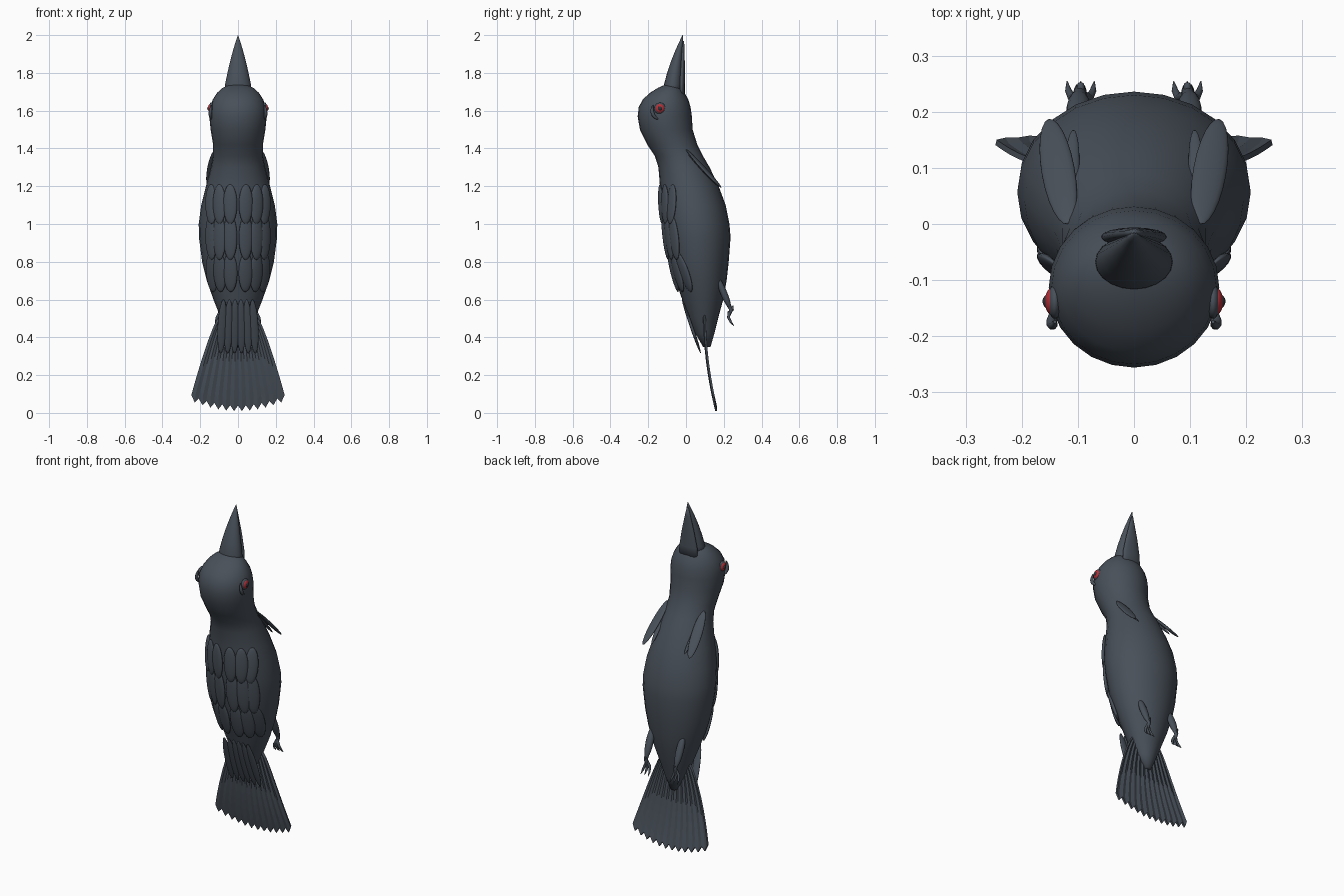
import bpy, bmesh, math
from mathutils import Vector, Matrix

if "Cube" in bpy.data.objects:
    bpy.data.objects.remove(bpy.data.objects["Cube"])


def material(name, rgb):
    m = bpy.data.materials.new(name)
    m.diffuse_color = (*rgb, 1)
    m.use_nodes = True
    m.node_tree.nodes["Principled BSDF"].inputs["Base Color"].default_value = m.diffuse_color
    return m


SLATE = material("slate", (0.065, 0.08, 0.1))
DARK = material("dark", (0.03, 0.035, 0.042))
RED = material("red", (0.45, 0.03, 0.04))


def finish(bm, name, mat=SLATE, smooth=True):
    bmesh.ops.recalc_face_normals(bm, faces=bm.faces)
    me = bpy.data.meshes.new(name)
    bm.to_mesh(me)
    bm.free()
    for p in me.polygons:
        p.use_smooth = smooth
    me.materials.append(mat)
    ob = bpy.data.objects.new(name, me)
    bpy.context.collection.objects.link(ob)
    return ob


def loft(name, rows, n=24, mat=SLATE):
    """Stack of ellipses; each row is z, y min, y max, half width."""
    bm = bmesh.new()
    rings = []
    for z, y0, y1, w in rows:
        rings.append([bm.verts.new((w * math.cos(2 * math.pi * i / n),
                                    (y0 + y1) / 2 + (y1 - y0) / 2 * math.sin(2 * math.pi * i / n), z))
                      for i in range(n)])
    for a, b in zip(rings, rings[1:]):
        for i in range(n):
            j = (i + 1) % n
            bm.faces.new((a[i], a[j], b[j], b[i]))
    bm.faces.new(rings[0])
    bm.faces.new(rings[-1])
    return finish(bm, name, mat)


def blade(name, a, b, width, thick, normal, mat=SLATE):
    """Flattened ellipsoid from a to b; width and thick are half sizes."""
    a, b, n = Vector(a), Vector(b), Vector(normal)
    d = (b - a).normalized()
    n = (n - d * n.dot(d)).normalized()
    w = n.cross(d)
    m = Matrix((w * width, n * thick, (b - a) / 2)).transposed().to_4x4()
    m.translation = (a + b) / 2
    bm = bmesh.new()
    bmesh.ops.create_uvsphere(bm, u_segments=16, v_segments=12, radius=1, matrix=m)
    return finish(bm, name, mat)


def tube(name, pts, radii, mat=SLATE):
    cu = bpy.data.curves.new(name, 'CURVE')
    cu.dimensions = '3D'
    cu.bevel_depth = 1
    cu.bevel_resolution = 2
    cu.use_fill_caps = True
    sp = cu.splines.new('POLY')
    sp.points.add(len(pts) - 1)
    for p, co, r in zip(sp.points, pts, radii):
        p.co = (*co, 1)
        p.radius = r
    cu.materials.append(mat)
    ob = bpy.data.objects.new(name, cu)
    bpy.context.collection.objects.link(ob)


# body, neck and head
BODY = [(0.35, 0.09, 0.13, 0.02), (0.42, 0.05, 0.15, 0.055), (0.5, 0.01, 0.17, 0.09),
        (0.6, -0.02, 0.197, 0.13), (0.7, -0.055, 0.215, 0.165), (0.8, -0.085, 0.226, 0.19),
        (0.93, -0.108, 0.236, 0.207), (1.0, -0.118, 0.23, 0.208), (1.1, -0.13, 0.21, 0.195),
        (1.2, -0.138, 0.173, 0.17), (1.3, -0.146, 0.125, 0.143), (1.36, -0.165, 0.09, 0.132),
        (1.42, -0.205, 0.06, 0.132), (1.5, -0.244, 0.035, 0.145), (1.57, -0.256, 0.031, 0.152),
        (1.62, -0.25, 0.024, 0.147), (1.66, -0.228, 0.012, 0.133), (1.695, -0.19, -0.008, 0.11),
        (1.72, -0.15, -0.025, 0.083), (1.738, -0.11, -0.045, 0.045), (1.744, -0.085, -0.07, 0.01)]
loft("body", BODY)


def back_y(x, z):
    for (z0, a0, b0, w0), (z1, a1, b1, w1) in zip(BODY, BODY[1:]):
        if z0 <= z <= z1:
            t = (z - z0) / (z1 - z0)
            a, b, w = (p + (q - p) * t for p, q in ((a0, a1), (b0, b1), (w0, w1)))
            return (a + b) / 2 - (b - a) / 2 * math.sqrt(max(0, 1 - (x / w) ** 2))


# beak
loft("upper_beak", [(1.68, -0.118, -0.02, 0.072), (1.74, -0.116, -0.02, 0.068), (1.8, -0.1, -0.02, 0.056),
                    (1.86, -0.08, -0.019, 0.042), (1.92, -0.056, -0.018, 0.026),
                    (1.97, -0.033, -0.016, 0.011), (2.0, -0.019, -0.015, 0.001)], 20)
loft("lower_beak", [(1.66, -0.04, -0.006, 0.06), (1.74, -0.04, -0.006, 0.058), (1.84, -0.032, -0.006, 0.038),
                    (1.92, -0.026, -0.008, 0.018), (1.97, -0.02, -0.01, 0.005)], 16)

# back feathers in three overlapping rows
for r, (top, bot) in enumerate(((1.21, 1.0), (1.05, 0.81), (0.85, 0.64))):
    for x in (-0.143, -0.1, -0.042, 0.042, 0.1, 0.143):
        xb = x * (0.98 if r < 2 else 0.93)
        a = Vector((x, back_y(x, top) - 0.004, top))
        b = Vector((xb, back_y(xb, bot) - 0.012, bot))
        blade("back_feather", a, b, 0.038, 0.013, (x * 5, -1, 0))

# rump feathers over the tail root
for i in range(6):
    x = (i - 2.5) * 0.034
    blade("rump_feather", (x * 0.9, -0.02, 0.6), (x * 1.08, 0.078, 0.315), 0.024, 0.009, (0, -1, -0.35))

# pleated tail fan with a pointed tip on each feather
bm = bmesh.new()
FEATHERS, ROWS = 12, 10
cols = []
for c in range(2 * FEATHERS + 1):
    u = c / FEATHERS - 1
    mid = c % 2
    tip = 0.01 + 0.055 * u * u + (0 if mid else 0.03)
    col = []
    for k in range(ROWS + 1):
        t = k / ROWS
        z = 0.53 + (tip - 0.53) * t
        s = min(1, (0.53 - z) / 0.45)
        half = 0.085 + 0.165 * s ** 0.75
        y = 0.1 + 0.065 * ((0.53 - z) / 0.52) ** 2 - 0.005 * mid
        col.append(bm.verts.new((u * half, y, z)))
    cols.append(col)
for a, b in zip(cols, cols[1:]):
    for k in range(ROWS):
        bm.faces.new((a[k], b[k], b[k + 1], a[k + 1]))
tail = finish(bm, "tail", smooth=False)
sol = tail.modifiers.new("thickness", 'SOLIDIFY')
sol.thickness = 0.01
sol.offset = 0

for s in (1, -1):
    # small wings folded against the shoulders
    blade("wing", (s * 0.118, 0.0, 1.395), (s * 0.152, 0.187, 1.192), 0.03, 0.009, (s * 0.25, 0.7, 0.7))
    blade("wing_feather", (s * 0.115, 0.01, 1.37), (s * 0.108, 0.168, 1.2), 0.014, 0.006, (0, 0.7, 0.7))

    # eye with red iris, dark pupil and lid
    blade("eye_socket", (s * 0.128, -0.138, 1.612), (s * 0.154, -0.138, 1.612), 0.031, 0.031, (0, 0, 1))
    blade("iris", (s * 0.13, -0.138, 1.612), (s * 0.159, -0.138, 1.612), 0.025, 0.025, (0, 0, 1), RED)
    blade("pupil", (s * 0.14, -0.138, 1.612), (s * 0.163, -0.138, 1.612), 0.013, 0.013, (0, 0, 1), DARK)
    lid = [math.radians(150 + 14 * i) for i in range(9)]
    tube("eyelid", [(s * (0.147 - 0.006 * abs(i - 4) / 4), -0.138 + 0.042 * math.cos(a),
                     1.605 + 0.05 * math.sin(a)) for i, a in enumerate(lid)],
         [0.003 + 0.007 * math.sin(math.pi * i / 8) for i in range(9)])

    # thigh, shank and toes
    blade("thigh", (s * 0.1, 0.165, 0.72), (s * 0.098, 0.235, 0.55), 0.022, 0.018, (0, 1, 0.3))
    tube("shank", [(s * 0.098, 0.21, 0.6), (s * 0.096, 0.24, 0.545), (s * 0.095, 0.228, 0.52)],
         [0.013, 0.011, 0.009])
    for dx in (-0.022, 0, 0.022):
        tube("toe", [(s * 0.095, 0.23, 0.535), (s * 0.095 + dx * 0.7, 0.225, 0.505),
                     (s * 0.095 + dx, 0.238, 0.48), (s * 0.095 + dx * 1.1, 0.254, 0.46)],
             [0.009, 0.008, 0.006, 0.001])
    tube("hind_toe", [(s * 0.095, 0.235, 0.55), (s * 0.095, 0.25, 0.565), (s * 0.095, 0.252, 0.54)],
         [0.008, 0.006, 0.001])
